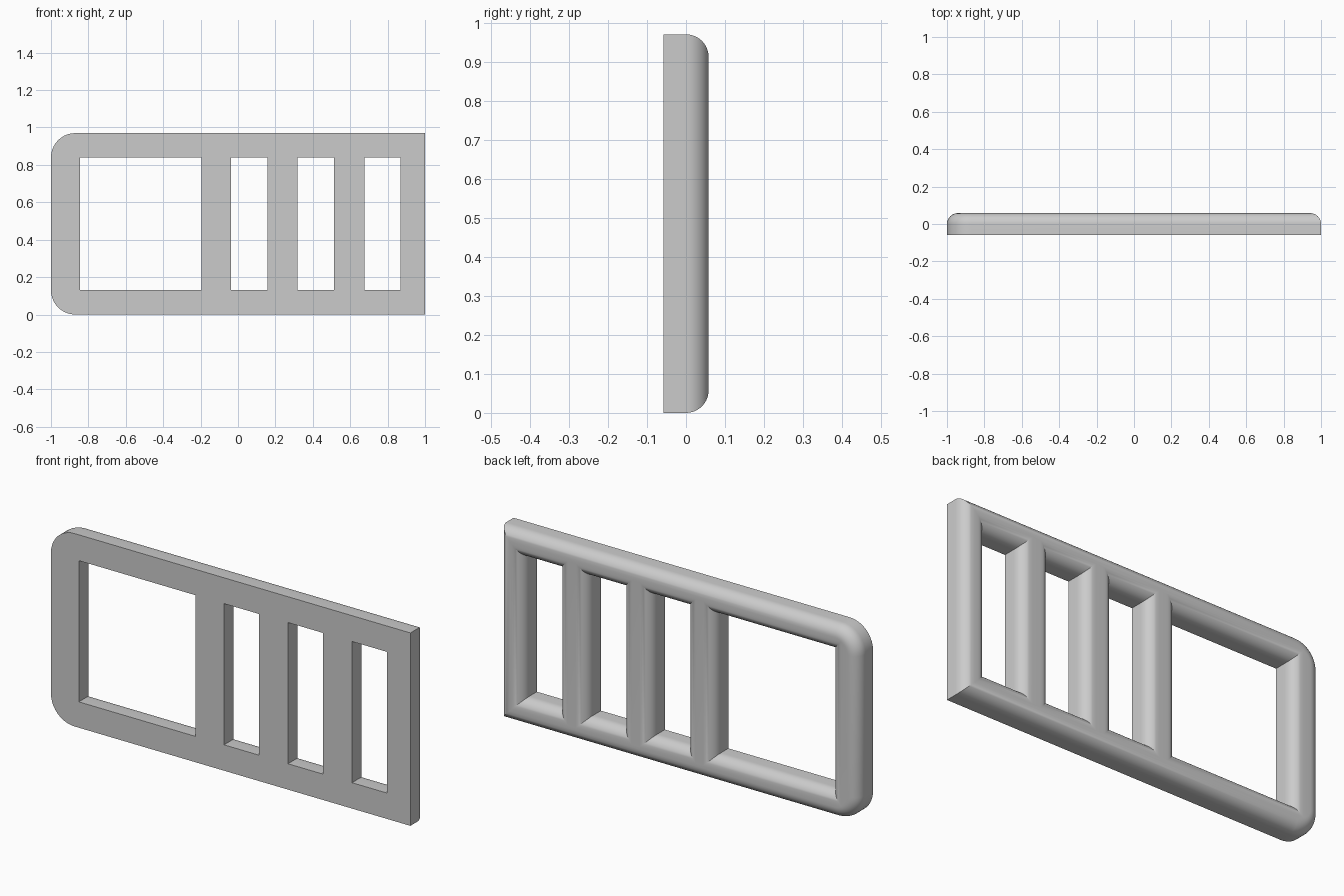
import bpy
import bmesh
from math import sin, cos, pi, radians

if "Cube" in bpy.data.objects:
    bpy.data.objects.remove(bpy.data.objects["Cube"], do_unlink=True)

HALF_DEPTH = 0.058   # flat front to centre, and radius of the rounded back
HEIGHT = 0.97
RAIL = 0.13
CORNER = 0.13
STEPS = 10


def outline(inset):
    """Outer contour: rounded on the right-hand side (-x), square on the other."""
    r = CORNER - inset
    low, high = CORNER, HEIGHT - CORNER
    pts = [(1 - inset, inset), (1 - inset, HEIGHT - inset)]
    for centre, start in ((high, pi / 2), (low, pi)):
        for i in range(STEPS + 1):
            a = start + i * pi / 2 / STEPS
            pts.append((-1 + CORNER + r * cos(a), centre + r * sin(a)))
    return pts


def opening(x0, x1):
    """Contour of a rectangular opening that widens as the bars round off."""
    def contour(grow):
        l, r = x0 - grow, x1 + grow
        b, t = RAIL - grow, HEIGHT - RAIL + grow
        return [(l, b), (r, b), (r, t), (l, t)]
    return contour


# Side section: straight from the front to the middle, quarter round at the back
section = [(0, -HALF_DEPTH)]
for i in range(STEPS + 1):
    a = i * pi / 2 / STEPS
    section.append((HALF_DEPTH * (1 - cos(a)), HALF_DEPTH * sin(a)))

contours = [outline, opening(-0.845, -0.195)]
contours += [opening(x, x + 0.195) for x in (-0.037, 0.319, 0.675)]

bm = bmesh.new()
caps = ([], [])
for contour in contours:
    rings = [[bm.verts.new((x, y, z)) for x, z in contour(d)] for d, y in section]
    n = len(rings[0])
    for a, b in zip(rings, rings[1:]):
        for i in range(n):
            j = (i + 1) % n
            bm.faces.new((a[i], a[j], b[j], b[i]))
    for cap, ring in zip(caps, (rings[0], rings[-1])):
        cap += [bm.edges.get((ring[i], ring[i - 1])) for i in range(n)]

# Flat front and the narrow flat crest at the back
for cap, direction in zip(caps, (-1, 1)):
    bmesh.ops.triangle_fill(bm, edges=cap, use_beauty=True, normal=(0, direction, 0))
bmesh.ops.recalc_face_normals(bm, faces=bm.faces)

mesh = bpy.data.meshes.new("barred_frame")
bm.to_mesh(mesh)
bm.free()
frame = bpy.data.objects.new("barred_frame", mesh)
bpy.context.collection.objects.link(frame)

grey = bpy.data.materials.new("plain grey")
grey.use_nodes = True
colour = (0.6, 0.6, 0.6, 1)
grey.diffuse_color = colour
grey.node_tree.nodes["Principled BSDF"].inputs["Base Color"].default_value = colour
mesh.materials.append(grey)

bpy.context.view_layer.objects.active = frame
frame.select_set(True)
bpy.ops.object.shade_smooth_by_angle(angle=radians(30))
